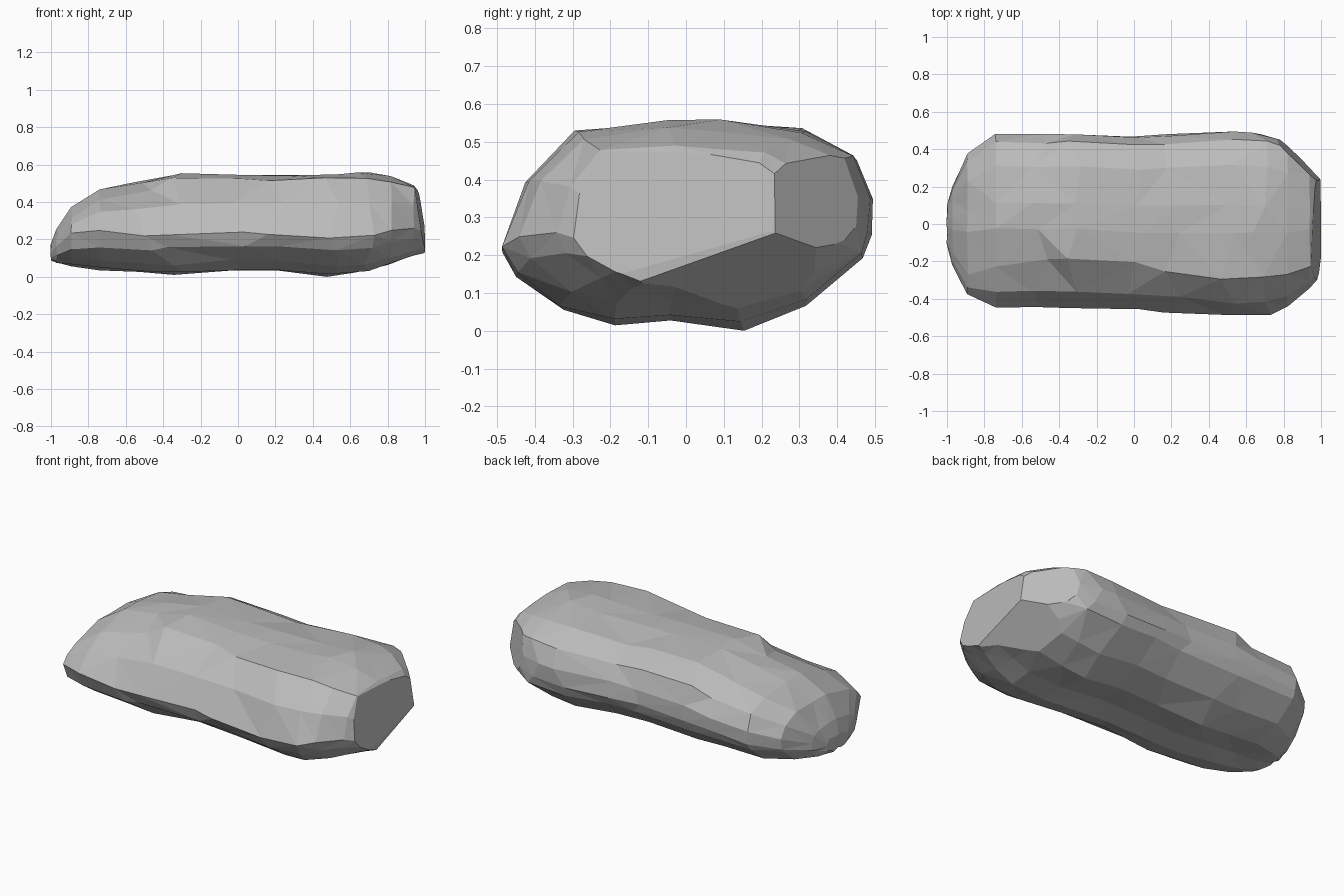
import bpy, bmesh, random
from mathutils import Vector

random.seed(4)
cube = bpy.data.objects.get("Cube")
if cube:
    bpy.data.objects.remove(cube, do_unlink=True)

# Stone colour
stone = bpy.data.materials.new("grey stone")
stone.use_nodes = True
colour = (0.5, 0.5, 0.5, 1)
stone.diffuse_color = colour
stone.node_tree.nodes["Principled BSDF"].inputs["Base Color"].default_value = colour

# Back and underside of the cross-section: across (-1 front, 1 back), height (0 to 1)
profile = [(-.1, 1), (.2, 1), (.63, .96), (.91, .83), (1, .64), (1, .46), (.95, .35),
           (.66, .13), (.3, .01), (-.1, .06), (-.4, .03), (-.68, .11), (-.93, .27)]

# Stations along the length: x, front, top of front slope, back, bottom, top,
# and how far the front slope is flattened
stations = [(-1, -.1, -.06, .1, .1, .19, .05), (-.97, -.22, -.15, .2, .085, .27, .1),
            (-.89, -.37, -.27, .37, .07, .39, .14), (-.74, -.44, -.23, .475, .05, .48, .1),
            (-.5, -.445, -.19, .475, .03, .515, .03), (-.33, -.45, -.19, .48, .02, .565, 0),
            (0, -.46, -.21, .465, .04, .555, 0), (.2, -.47, -.25, .475, .04, .55, 0),
            (.5, -.485, -.29, .49, .005, .56, 0), (.68, -.485, -.28, .485, .025, .565, 0),
            (.82, -.44, -.27, .44, .07, .545, 0), (.94, -.34, -.23, .34, .11, .5, 0),
            (1, -.27, -.18, .27, .13, .44, 0)]


def section(x, front, slope, back, low, high, flat):
    """One ring of points: sloping front, then top, back and underside."""
    middle, half = (front + back) / 2, (back - front) / 2
    points = [(front, .4 + flat), (front + .34 * (slope - front), .71), (slope, .96 - flat)]
    points += [(middle + u * half, v) for u, v in profile]
    return [(x, y, low + v * (high - low)) for y, v in points]


# Loft the boulder
bm = bmesh.new()
rings = [[bm.verts.new(p) for p in section(*s)] for s in stations]
n = len(rings[0])
for a, b in zip(rings, rings[1:]):
    for i in range(n):
        j = (i + 1) % n
        bm.faces.new((a[i], b[i], b[j], a[j]))
bm.faces.new(rings[0])
bm.faces.new(rings[-1][::-1])

# Chip the surface into irregular facets, stretched along the length
for v in bm.verts:
    stretch = .05 if abs(v.co.x) < .7 else .003
    v.co += Vector((random.uniform(-stretch, stretch),
                    random.uniform(-.007, .007), random.uniform(-.007, .007)))

# Flat break planes: back right corner, under the right end, right end
for point, normal in [((.87, .36, .3), (.7, .7, .12)),
                      ((.97, 0, .165), (.6, .28, -.78)),
                      ((.985, 0, .3), (1, -.04, .16))]:
    cut = bmesh.ops.bisect_plane(
        bm, geom=bm.verts[:] + bm.edges[:] + bm.faces[:], dist=.0001,
        plane_co=point, plane_no=normal, clear_outer=True)
    rim = [e for e in cut["geom_cut"] if isinstance(e, bmesh.types.BMEdge)]
    bmesh.ops.holes_fill(bm, edges=rim, sides=0)

bmesh.ops.triangulate(bm, faces=bm.faces[:])
bmesh.ops.recalc_face_normals(bm, faces=bm.faces[:])

# Stand the boulder on the ground
lowest = min(v.co.z for v in bm.verts)
bmesh.ops.translate(bm, vec=(0, 0, -lowest), verts=bm.verts[:])

mesh = bpy.data.meshes.new("boulder")
bm.to_mesh(mesh)
bm.free()
mesh.materials.append(stone)
boulder = bpy.data.objects.new("boulder", mesh)
bpy.context.collection.objects.link(boulder)
